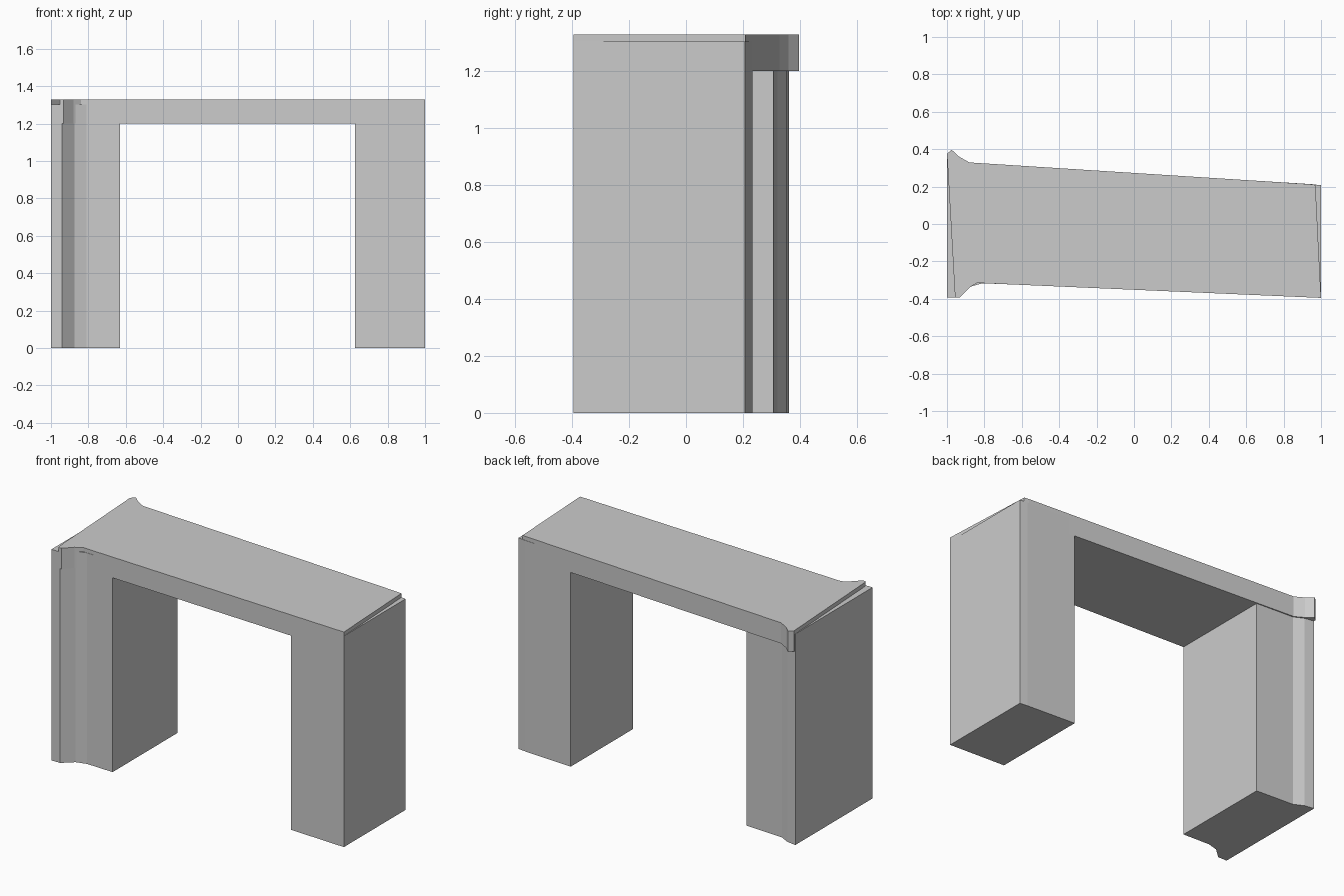
import bpy, bmesh

if "Cube" in bpy.data.objects:
    bpy.data.objects.remove(bpy.data.objects["Cube"])


def prism(name, outline, z0, z1):
    """Extrude a plan outline (counter-clockwise) between two heights."""
    bm = bmesh.new()
    face = bm.faces.new([bm.verts.new((x, y, z0)) for x, y in outline])
    geom = bmesh.ops.extrude_face_region(bm, geom=[face])["geom"]
    top = [v for v in geom if isinstance(v, bmesh.types.BMVert)]
    bmesh.ops.translate(bm, vec=(0, 0, z1 - z0), verts=top)
    bmesh.ops.recalc_face_normals(bm, faces=bm.faces[:])
    mesh = bpy.data.meshes.new(name)
    bm.to_mesh(mesh)
    bm.free()
    obj = bpy.data.objects.new(name, mesh)
    bpy.context.collection.objects.link(obj)
    return obj


LEG_TOP, OPENING_TOP, TOP = 1.303, 1.2, 1.328

# Left leg with flared front and back corners
prism("left_leg", [
    (-1, -0.393), (-0.94, -0.393), (-0.875, -0.335), (-0.81, -0.317),
    (-0.63, -0.324), (-0.63, 0.307), (-0.88, 0.322), (-0.94, 0.352),
    (-1, 0.362)], 0, LEG_TOP)

# Right leg with a slight bend near its back corner
prism("right_leg", [
    (0.625, -0.377), (1, -0.395), (1, 0.207), (0.95, 0.213),
    (0.625, 0.233)], 0, LEG_TOP)

# Lintel slab, skewed a little against the legs
prism("lintel", [
    (-0.958, -0.37), (-0.953, -0.393), (-0.932, -0.393), (-0.88, -0.34),
    (-0.84, -0.315), (1, -0.395), (0.97, 0.209), (0.94, 0.213),
    (-0.88, 0.329), (-0.935, 0.36), (-0.975, 0.397), (-1, 0.375)],
    OPENING_TOP, TOP)
